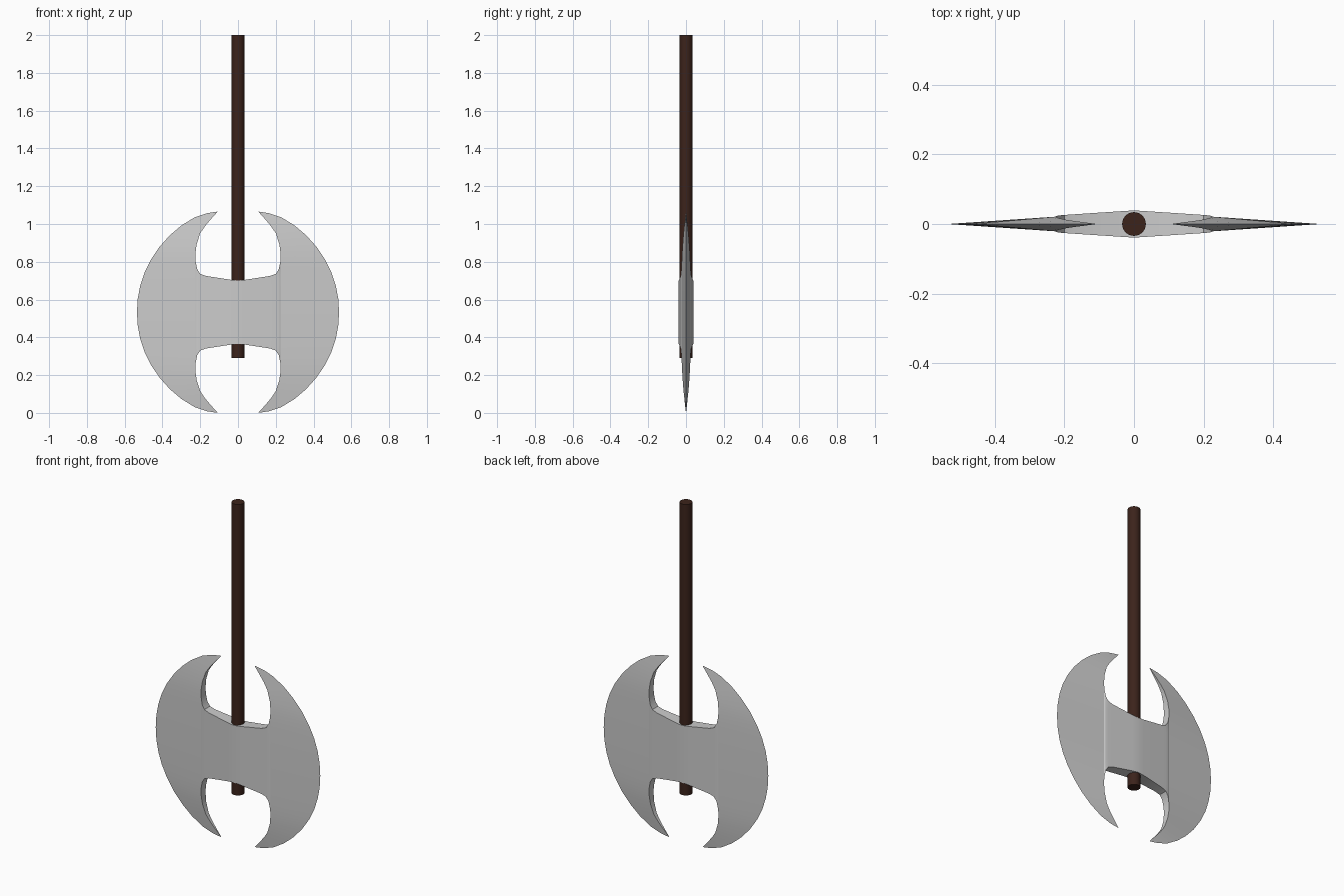
import bpy, bmesh

if "Cube" in bpy.data.objects:
    bpy.data.objects.remove(bpy.data.objects["Cube"])

CZ = 0.533  # height of the blade's centre

# inner rim of one quarter blade: x, half thickness, z above centre
inner = [(0, .039, .168), (.04, .0365, .172), (.17, .028, .192), (.2, .026, .203),
         (.216, .0245, .228), (.224, .0225, .268), (.226, .021, .305), (.219, .0175, .36),
         (.2, .013, .418), (.175, .009, .455), (.143, .005, .493)]
# cutting edge from the widest point up to the tip: x, z above centre
outer = [(.535, 0), (.531, .07), (.518, .14), (.495, .21), (.462, .277), (.415, .347),
         (.36, .408), (.3, .459), (.23, .502), (.165, .524)]
tip = (.107, 0, .533)

bm = bmesh.new()
V = lambda x, y, z: bm.verts.new((x, y, z))
rows = 4
body_n = 7   # rim points that belong to the central body

# front face of the body, column by column down to the centre line
cols = [[V(x, -t, z * k / rows) for k in range(rows + 1)] for x, t, z in inner[:body_n]]
edge = [V(x, 0, z) for x, z in outer]
for a, b in zip(cols + [], cols[1:] + [edge]):
    for k in range(rows):
        bm.faces.new((a[k], b[k], b[k + 1], a[k + 1]))

# horn tapering to the tip
horn = [cols[-1][rows]] + [V(x, -t, z) for x, t, z in inner[body_n:]]
horn_edge = edge[rows:]
end = V(*tip)
for k in range(len(horn) - 1):
    bm.faces.new((horn[k], horn_edge[k], horn_edge[k + 1], horn[k + 1]))
bm.faces.new((horn[-1], horn_edge[len(horn) - 1], horn_edge[-1], end))

# inner rim wall back to the mirror plane
rim = [c[rows] for c in cols] + horn[1:]
mid = [V(v.co.x, 0, v.co.z) for v in rim]
for k in range(len(rim) - 1):
    bm.faces.new((rim[k], rim[k + 1], mid[k + 1], mid[k]))
bm.faces.new((rim[-1], end, mid[-1]))
bmesh.ops.recalc_face_normals(bm, faces=bm.faces)
front = max(bm.faces, key=lambda f: f.calc_area())
if front.normal.y > 0:
    bmesh.ops.reverse_faces(bm, faces=bm.faces)
me = bpy.data.meshes.new("double_blade")
bm.to_mesh(me)
bm.free()
blade = bpy.data.objects.new("double_blade", me)
bpy.context.collection.objects.link(blade)
blade.location.z = CZ
m = blade.modifiers.new("mirror", 'MIRROR')
m.use_axis = (True, True, True)
m.merge_threshold = 0.0005
bpy.context.view_layer.objects.active = blade
blade.select_set(True)
bpy.ops.object.modifier_apply(modifier=m.name)
bpy.ops.object.shade_smooth_by_angle(angle=0.5)

# wooden shaft
z0, z1 = 0.29, 2.0
bpy.ops.mesh.primitive_cylinder_add(vertices=32, radius=.034, depth=z1 - z0,
                                    location=(0, 0, (z0 + z1) / 2))
shaft = bpy.context.object
shaft.name = "shaft"
bpy.ops.object.shade_smooth_by_angle(angle=0.5)
wood = bpy.data.materials.new("dark_wood")
wood.diffuse_color = (.045, .017, .011, 1)
wood.use_nodes = True
wood.node_tree.nodes["Principled BSDF"].inputs["Base Color"].default_value = wood.diffuse_color
shaft.data.materials.append(wood)
